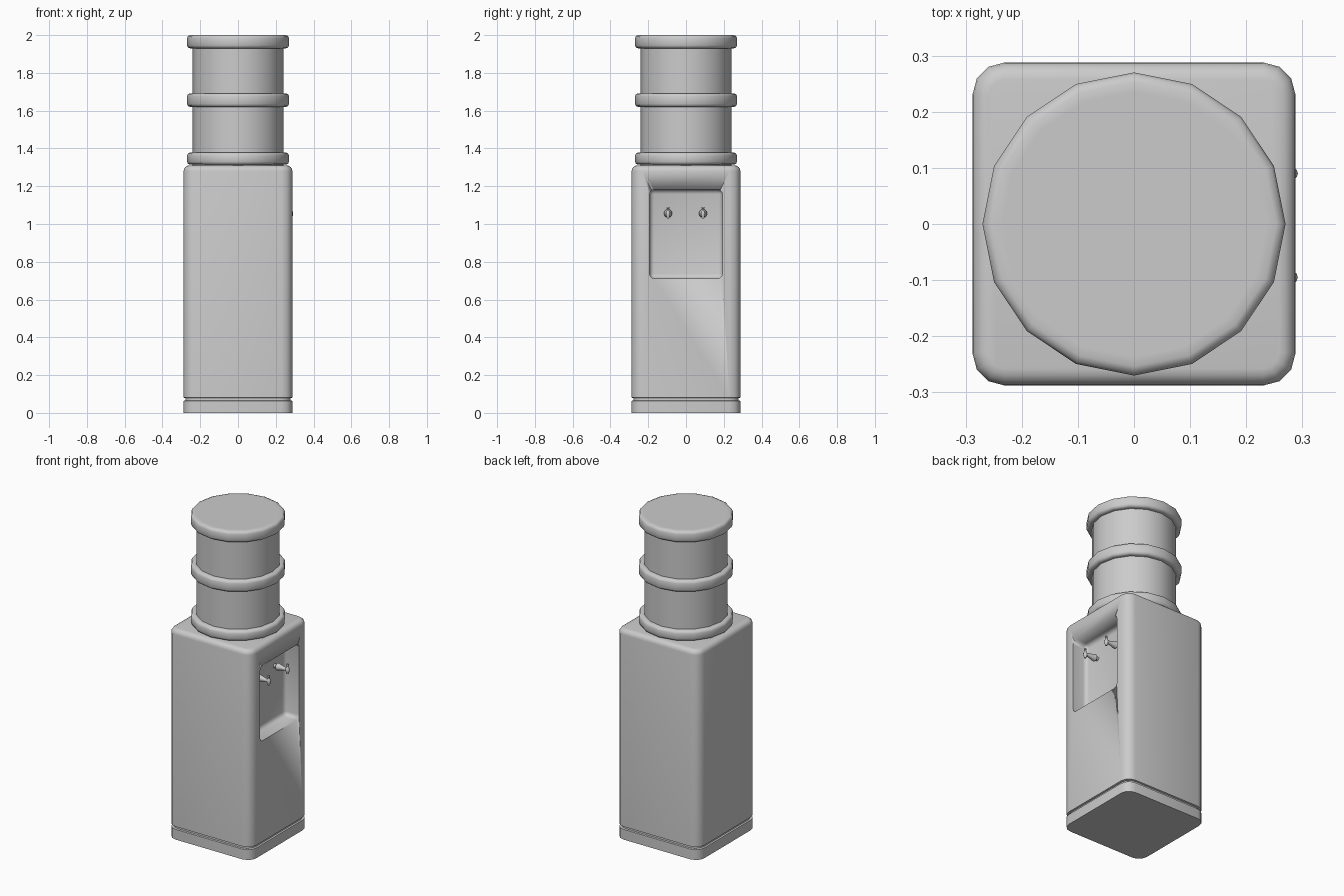
import bpy, bmesh, math
from mathutils import Matrix

if "Cube" in bpy.data.objects:
    bpy.data.objects.remove(bpy.data.objects["Cube"])

grey = bpy.data.materials.new("light_grey")
grey.diffuse_color = (0.6, 0.6, 0.6, 1)
grey.use_nodes = True
grey.node_tree.nodes["Principled BSDF"].inputs["Base Color"].default_value = grey.diffuse_color


def finish(name, bm, angle=40):
    bmesh.ops.recalc_face_normals(bm, faces=bm.faces)
    me = bpy.data.meshes.new(name)
    bm.to_mesh(me)
    bm.free()
    me.materials.append(grey)
    ob = bpy.data.objects.new(name, me)
    bpy.context.collection.objects.link(ob)
    bpy.ops.object.select_all(action='DESELECT')
    ob.select_set(True)
    bpy.context.view_layer.objects.active = ob
    bpy.ops.object.shade_smooth_by_angle(angle=math.radians(angle))
    return ob


def skin(bm, loops):
    # bridge stacked rings of points and cap both ends
    rings = [[bm.verts.new(p) for p in loop] for loop in loops]
    n = len(rings[0])
    for a, b in zip(rings, rings[1:]):
        for i in range(n):
            j = (i + 1) % n
            bm.faces.new((a[i], a[j], b[j], b[i]))
    bm.faces.new(rings[0][::-1])
    bm.faces.new(rings[-1])


def rounded_square(half, r, z, seg=3):
    pts = []
    for k, (sx, sy) in enumerate(((1, 1), (-1, 1), (-1, -1), (1, -1))):
        for s in range(seg + 1):
            a = math.pi / 2 * (k + s / seg)
            pts.append((sx * (half - r) + r * math.cos(a),
                        sy * (half - r) + r * math.sin(a), z))
    return pts


def circle(r, z, n):
    return [(r * math.cos(2 * math.pi * i / n), r * math.sin(2 * math.pi * i / n), z)
            for i in range(n)]


def lathe(name, profile, n, matrix=Matrix(), angle=40):
    bm = bmesh.new()
    skin(bm, [circle(r, z, n) for r, z in profile])
    bm.transform(matrix)
    return finish(name, bm, angle)


# plinth with the narrow groove above it
bm = bmesh.new()
skin(bm, [rounded_square(h, 0.058, z) for h, z in
          ((0.288, 0), (0.288, 0.064), (0.278, 0.066), (0.278, 0.085))])
finish("plinth", bm)

# cabinet with rounded top edge
bm = bmesh.new()
loops = [rounded_square(0.278, 0.05, 0.078), rounded_square(0.288, 0.058, 0.081)]
for s in range(5):
    a = math.pi / 2 * s / 4
    inset = 0.03 * (1 - math.cos(a))
    loops.append(rounded_square(0.288 - inset, 0.058 - inset, 1.28 + 0.03 * math.sin(a)))
skin(bm, loops)
cabinet = finish("cabinet", bm)

# dispensing recess cut into the +x side
bm = bmesh.new()
bmesh.ops.create_cube(bm, size=1, matrix=Matrix.Translation((0.29, 0, 0.947))
                      @ Matrix.Diagonal((0.2, 0.385, 0.47, 1)))
bmesh.ops.bevel(bm, geom=bm.edges[:], offset=0.024, segments=3, profile=0.5, affect='EDGES')
cutter = finish("recess_cutter", bm)
cutter.hide_render = True
bpy.context.view_layer.objects.active = cabinet
mod = cabinet.modifiers.new("recess", 'BOOLEAN')
mod.operation = 'DIFFERENCE'
mod.solver = 'EXACT'
mod.object = cutter
# keep the recess cut ahead of the smoothing modifier, if there is one
bpy.ops.object.modifier_move_to_index(modifier=mod.name, index=0)
bpy.ops.object.modifier_apply(modifier=mod.name)
bpy.data.objects.remove(cutter)

# water bottle: plain 16-sided barrel
lathe("bottle", [(0.24, 1.30), (0.24, 1.98)], 16)

# three rounded bands; the top one closes the bottle as a lid
for name, z0, z1 in (("lower_band", 1.314, 1.378), ("middle_band", 1.62, 1.692),
                     ("lid", 1.93, 2.0)):
    b = 0.016
    lathe(name, [(0.236, z0), (0.27 - b, z0), (0.27 - b * 0.3, z0 + b * 0.3), (0.27, z0 + b),
                 (0.27, z1 - b), (0.27 - b * 0.3, z1 - b * 0.3), (0.27 - b, z1), (0.236, z1)],
          16, angle=50)

# two taps: flared body pointing out of the recess, upright spindle at its tip
for side, y in (("left", -0.095), ("right", 0.09)):
    out = Matrix.Translation((0.185, y, 1.056)) @ Matrix.Rotation(math.pi / 2, 4, 'Y')
    lathe(side + "_tap_body", [(0.012, 0), (0.013, 0.018), (0.022, 0.026), (0.02, 0.036),
                               (0.011, 0.07), (0.009, 0.098)], 12, out)
    lathe(side + "_tap_spindle", [(0.006, 1.03), (0.011, 1.045), (0.012, 1.062), (0.006, 1.07),
                                  (0.005, 1.08), (0.008, 1.083), (0.007, 1.09)], 10,
          Matrix.Translation((0.28, y, 0)))
